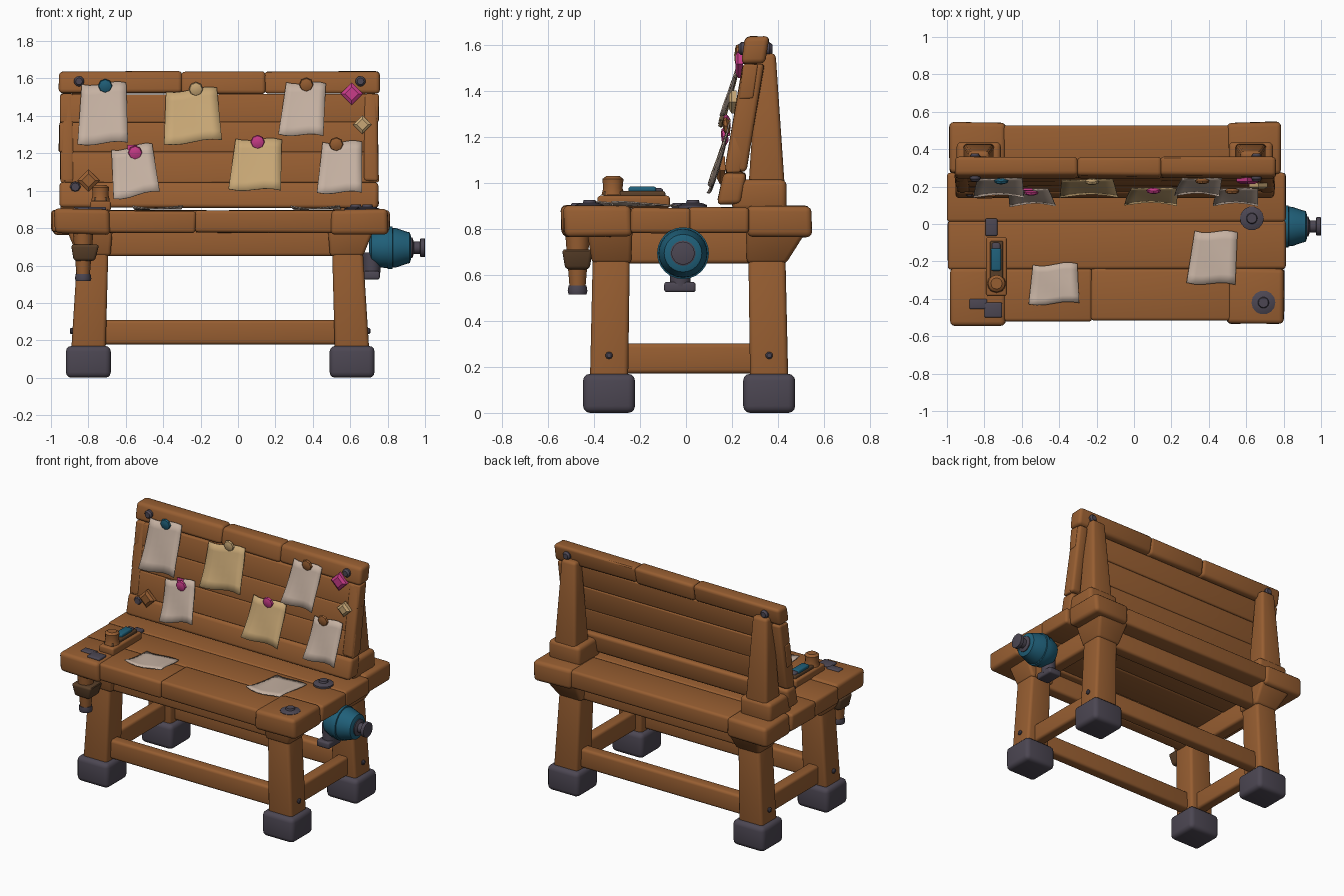
import bpy, bmesh, math, random
from mathutils import Vector, Matrix

if "Cube" in bpy.data.objects:
    bpy.data.objects.remove(bpy.data.objects["Cube"])

random.seed(4)


def colour(name, rgb):
    m = bpy.data.materials.new(name)
    m.diffuse_color = (*rgb, 1)
    m.use_nodes = True
    m.node_tree.nodes["Principled BSDF"].inputs["Base Color"].default_value = m.diffuse_color
    return m


WOOD = colour("warm wood", (0.31, 0.112, 0.031))
DARK = colour("dark iron", (0.072, 0.062, 0.085))
TEAL = colour("teal paint", (0.014, 0.115, 0.19))
PINK = colour("pink", (0.58, 0.045, 0.25))
PALE = colour("pale paper", (0.56, 0.44, 0.36))
TAN = colour("tan paper", (0.58, 0.39, 0.18))
BARK = colour("dark brown", (0.10, 0.05, 0.022))


def finish(name, bm, mat):
    bmesh.ops.recalc_face_normals(bm, faces=bm.faces)
    me = bpy.data.meshes.new(name)
    bm.to_mesh(me)
    bm.free()
    me.materials.append(mat)
    ob = bpy.data.objects.new(name, me)
    bpy.context.collection.objects.link(ob)
    return ob


def taper(name, low, high, z0, z1, mat=WOOD, bevel=0.018, wob=0.0):
    """Bevelled block from rectangle low to rectangle high, each (x0, x1, y0, y1)."""
    bm = bmesh.new()
    bmesh.ops.create_cube(bm, size=1)
    for v in bm.verts:
        r, z = (high, z1) if v.co.z > 0 else (low, z0)
        x = r[1] if v.co.x > 0 else r[0]
        y = r[3] if v.co.y > 0 else r[2]
        v.co = Vector((x, y, z)) + Vector([random.uniform(-wob, wob) for _ in range(3)])
    bmesh.ops.bevel(bm, geom=bm.edges[:], offset=bevel, segments=3, profile=0.5, affect='EDGES')
    return finish(name, bm, mat)


def box(name, x0, x1, y0, y1, z0, z1, mat=WOOD, bevel=0.018, wob=0.0):
    return taper(name, (x0, x1, y0, y1), (x0, x1, y0, y1), z0, z1, mat, bevel, wob)


def lathe(name, profile, loc, axis, mat, n=20):
    """Turn (radius, height) points about an axis direction."""
    bm = bmesh.new()
    rings = [[bm.verts.new((r * math.cos(2 * math.pi * i / n), r * math.sin(2 * math.pi * i / n), h))
              for i in range(n)] for r, h in profile]
    for a, b in zip(rings, rings[1:]):
        for i in range(n):
            bm.faces.new((a[i], a[(i + 1) % n], b[(i + 1) % n], b[i]))
    bm.faces.new(rings[0])
    bm.faces.new(rings[-1])
    rot = Vector((0, 0, 1)).rotation_difference(Vector(axis)).to_matrix().to_4x4()
    bm.transform(Matrix.Translation(loc) @ rot)
    return finish(name, bm, mat)


def front_y(z):
    """Front face of the leaning board."""
    return 0.137 + 0.17 * (z - 0.91)


def plank(name, x0, x1, z0, z1, front=0.0, back=0.103, bevel=0.018):
    a, b = front_y(z0), front_y(z1)
    return taper(name, (x0, x1, a + front, a + back), (x0, x1, b + front, b + back),
                 z0, z1, WOOD, bevel, 0.004)


def sheet(name, w, h, place, mat, curl):
    """Curled paper; place maps (x, up, out) to world space."""
    bm = bmesh.new()
    bmesh.ops.create_grid(bm, x_segments=6, y_segments=6, size=0.5)
    for v in bm.verts:
        u, t = v.co.x, v.co.y
        out = curl * ((0.5 - t) ** 1.5) + 0.012 * math.sin(4 * u + 3 * t) * (0.5 - t)
        pinch = 1 - 0.12 * (t + 0.5)
        v.co = place(u * w * pinch, t * h + 0.012 * math.sin(5 * u), out)
    ob = finish(name, bm, mat)
    mod = ob.modifiers.new("thickness", 'SOLIDIFY')
    mod.thickness = 0.006
    mod.offset = 0
    return ob


# Legs, feet and flared collars
for sx, cx, side in ((-1, -0.8, "left"), (1, 0.61, "right")):
    for sy, cy, end in ((-1, -0.335, "front"), (1, 0.362, "back")):
        n = f"{end}_{side}"
        box(n + "_foot", cx - .12, cx + .12, cy - .113, cy + .113, 0, .17, DARK, .03)
        tx, ty = cx - sx * .03, cy - sy * .012
        taper(n + "_leg", (cx - .092, cx + .092, cy - .083, cy + .083),
              (tx - .08, tx + .08, ty - .08, ty + .08), .14, .8, bevel=.02)
        gy = .09 if sy > 0 else .02
        cl = [tx - .088, tx + .088, ty - .085, ty + .085]
        ch = [tx - .10 - (.05 if sx < 0 else 0), tx + .10 + (.05 if sx > 0 else 0),
              ty - .09 - (gy if sy < 0 else 0), ty + .09 + (gy if sy > 0 else 0)]
        taper(n + "_collar", cl, ch, .65, .80)
        lathe(n + "_leg_bolt", [(.016, 0), (.016, .008), (.01, .014)],
              (cx + sx * .085, cy, .25), (sx, 0, 0), DARK, 10)

# Stretchers and aprons
for y, end in ((-.335, "front"), (.362, "back")):
    box(end + "_stretcher", -.76, .57, y - .04, y + .04, .178, .308)
    box(end + "_apron", -.76, .57, y - .045, y + .045, .65, .80)
for x, side in ((-.79, "left"), (.60, "right")):
    box(side + "_stretcher", x - .04, x + .04, -.31, .34, .172, .302)
    box(side + "_apron", x - .045, x + .045, -.31, .34, .65, .80)

# Table top planks and chunky end blocks
box("front_plank_left", -.70, -.226, -.52, -.238, .775, .893, wob=.003)
box("front_plank_right", -.23, .52, -.515, -.238, .775, .893, wob=.003)
box("front_left_block", -.98, -.685, -.542, -.238, .768, .90, bevel=.025, wob=.006)
box("front_right_block", .50, .805, -.532, -.238, .768, .90, bevel=.025, wob=.006)
box("middle_plank_front", -.995, .812, -.243, .02, .78, .894, wob=.003)
box("middle_plank_back", -.998, .812, .012, .275, .78, .896, wob=.003)
box("back_plank", -.70, .52, .268, .525, .775, .893, wob=.003)
box("back_left_block", -.985, -.685, .268, .542, .768, .90, bevel=.025, wob=.006)
box("back_right_block", .50, .785, .268, .545, .768, .90, bevel=.025, wob=.006)

# Leaning board: beams around thinner planks
for i, (a, b) in enumerate(((-.958, -.30), (-.305, .145), (.14, .756))):
    plank(f"board_top_beam_{i}", a, b, 1.52, 1.638, bevel=.022)
for i, (a, b, z0, z1) in enumerate(((-.95, .75, 1.365, 1.515), (-.957, .742, 1.205, 1.367),
                                    (-.95, .75, 1.045, 1.207))):
    plank(f"board_plank_{i}", a, b, z0, z1, .012, .075, .01)
for i, x in enumerate((-.95, .675)):
    plank(f"board_end_batten_{i}", x, x + .075, 1.05, 1.52, .008, .10)
plank("board_bottom_beam", -.955, .752, .908, 1.045, bevel=.022)

# Rear posts holding the board, with base blocks
for x, side in ((-.83, "left"), (.625, "right")):
    box(side + "_post_block", x - .118, x + .118, .20, .438, .88, 1.015, bevel=.025)
    taper(side + "_post", (x - .085, x + .085, .27, .432), (x - .055, x + .055, .31, .39),
          .95, 1.565, bevel=.02)
    for end, y, ax in (("front", front_y(1.585), -1), ("back", front_y(1.585) + .1, 1)):
        bx = x + (.03 if x > 0 else -.02)
        lathe(f"{side}_{end}_board_bolt", [(.028, -.01), (.028, .012), (.018, .024)],
              (bx, y, 1.585), (0, ax, 0), DARK, 12)

# Pinned papers: x, z, width, height, tilt, paper colour, pin x, pin z, pin colour
notes = ((-.72, 1.413, .27, .32, -.02, PALE, -.71, 1.562, TEAL),
         (-.245, 1.40, .31, .28, .03, TAN, -.225, 1.545, TAN),
         (.35, 1.437, .24, .28, -.10, PALE, .365, 1.568, WOOD),
         (-.555, 1.105, .25, .26, .10, PALE, -.55, 1.205, PINK),
         (.10, 1.14, .28, .27, -.08, TAN, .105, 1.262, PINK),
         (.55, 1.125, .24, .27, -.06, PALE, .525, 1.25, WOOD))
for i, (x, z, w, h, tilt, mat, px, pz, pmat) in enumerate(notes):
    def on_board(u, v, out):
        zz = z + u * math.sin(tilt) + v * math.cos(tilt)
        return Vector((x + u * math.cos(tilt) - v * math.sin(tilt), front_y(zz) - .008 - out, zz))
    sheet(f"pinned_paper_{i}", w, h, on_board, mat, .04)
    lathe(f"pin_{i}", [(.022, 0), (.038, .012), (.034, .024), (.018, .03)],
          (px, front_y(pz) - .004, pz), (0, -1, -.1), pmat, 8)
box("pink_tape", -.592, -.54, front_y(1.23) - .014, front_y(1.23), 1.205, 1.245, PINK, .005)

# Diamond studs on the board
for n, x, z, r, mat in (("pink", .608, 1.518, .06, PINK), ("tan", .665, 1.353, .05, TAN),
                        ("wood", -.80, 1.055, .06, WOOD)):
    lathe(n + "_diamond", [(r, -.012), (r, .01), (r * .6, .022)],
          (x, front_y(z) - .004, z), (0, -1, 0), mat, 4)
lathe("iron_stud", [(.03, 0), (.022, .01)], (-.87, front_y(1.03), 1.02), (0, -1, 0), DARK, 8)

# Papers lying on the table
for i, (x, y, w, h, a) in enumerate(((-.425, -.32, .27, .21, -.03), (.425, -.18, .26, .28, -.10))):
    def on_table(u, v, out):
        return Vector((x + u * math.cos(a) - v * math.sin(a),
                       y + u * math.sin(a) + v * math.cos(a), .902 + out))
    sheet(f"table_paper_{i}", w, h, on_table, PALE, .012)

# Iron knobs on the table top
for i, (x, y) in enumerate(((.63, .03), (.692, -.42))):
    lathe(f"iron_knob_{i}", [(.064, 0), (.064, .012), (.045, .02), (.03, .022), (.026, .034)],
          (x, y, .892), (0, 0, 1), DARK, 14)

# Hand plane and iron plates on the left end
box("plane_body", -.79, -.68, -.385, -.07, .892, .945, WOOD, .012)
box("plane_bed", -.77, -.70, -.36, -.09, .93, .965, BARK, .01)
lathe("plane_knob", [(.05, 0), (.042, .03), (.046, .07), (.03, .082)], (-.735, -.318, .948), (0, 0, 1), WOOD, 12)
box("plane_blade", -.765, -.71, -.25, -.13, .955, .985, TEAL, .01)
box("plane_wedge", -.76, -.715, -.15, -.10, .95, .978, DARK, .01)
box("iron_offcut", -.795, -.73, -.065, .03, .89, .913, DARK, .01)
box("iron_corner_plate", -.88, -.785, -.455, -.40, .893, .912, DARK, .008)
box("iron_corner_tab", -.80, -.705, -.50, -.42, .893, .914, DARK, .008)

# Hanging clamp under the front left corner
lathe("clamp_handle", [(.035, 0), (.04, .06), (.045, .12), (.055, .24)], (-.828, -.472, .54), (0, 0, 1), WOOD, 14)
taper("clamp_bracket", (-.878, -.765, -.525, -.42), (-.893, -.742, -.54, -.405), .625, .712, BARK, .015)
lathe("clamp_tip", [(.04, 0), (.044, .015), (.04, .038)], (-.828, -.472, .516), (0, 0, 1), DARK, 14)

# Teal vise drum on the right with shaft and foot
c = (.70, -.013, .695)
lathe("vise_drum", [(.06, 0), (.085, .015), (.105, .06), (.109, .10), (.104, .15), (.088, .195), (.082, .218), (.06, .226)],
      c, (1, 0, 0), TEAL, 24)
lathe("vise_band", [(.10, .095), (.113, .10), (.113, .125), (.10, .13)], c, (1, 0, 0), TEAL, 24)
lathe("vise_shaft", [(.055, .215), (.055, .232), (.033, .24), (.033, .272), (.05, .275), (.05, .298), (.044, .30)],
      c, (1, 0, 0), DARK, 18)
lathe("vise_stem", [(.045, 0), (.05, .12)], (.715, -.025, .55), (0, 0, 1), DARK, 14)
box("vise_foot", .66, .758, -.095, .042, .525, .57, DARK, .012)

# Smooth shading with sharp creases
bpy.ops.object.select_all(action='SELECT')
bpy.context.view_layer.objects.active = bpy.context.scene.objects[0]
bpy.ops.object.shade_smooth_by_angle(angle=math.radians(35))
